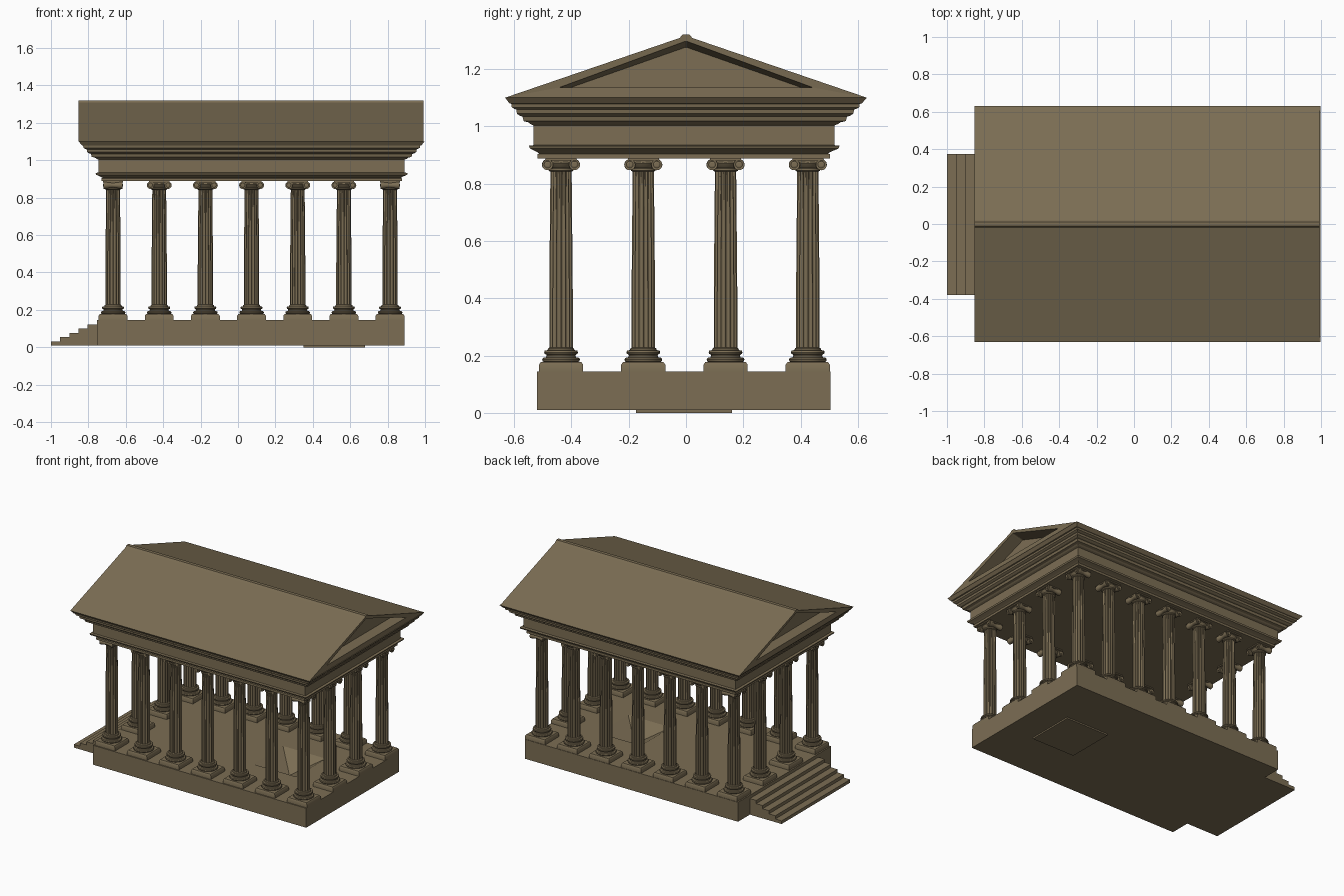
import bpy, bmesh, math
from mathutils import Matrix

if "Cube" in bpy.data.objects:
    bpy.data.objects.remove(bpy.data.objects["Cube"])

stone = bpy.data.materials.new("brown_stone")
stone.diffuse_color = (0.2, 0.155, 0.088, 1)
stone.use_nodes = True
stone.node_tree.nodes["Principled BSDF"].inputs["Base Color"].default_value = stone.diffuse_color


def finish(bm, name, smooth=False):
    bmesh.ops.recalc_face_normals(bm, faces=bm.faces)
    me = bpy.data.meshes.new(name)
    bm.to_mesh(me)
    bm.free()
    me.materials.append(stone)
    ob = bpy.data.objects.new(name, me)
    bpy.context.collection.objects.link(ob)
    if smooth:
        bpy.ops.object.select_all(action='DESELECT')
        ob.select_set(True)
        bpy.context.view_layer.objects.active = ob
        bpy.ops.object.shade_smooth_by_angle(angle=math.radians(35))
    return ob


def loft(bm, rings, start=True, end=True):
    """Skin closed rings of points, optionally capping the ends."""
    loops = [[bm.verts.new(p) for p in r] for r in rings]
    n = len(loops[0])
    for a, b in zip(loops, loops[1:]):
        for i in range(n):
            j = (i + 1) % n
            bm.faces.new((a[i], a[j], b[j], b[i]))
    if start:
        bm.faces.new(loops[0][::-1])
    if end:
        bm.faces.new(loops[-1])


def rect(cx, cy, hx, hy, z):
    return [(cx - hx, cy - hy, z), (cx + hx, cy - hy, z),
            (cx + hx, cy + hy, z), (cx - hx, cy + hy, z)]


def box(bm, x0, x1, y0, y1, z0, z1):
    cx, cy, hx, hy = (x0 + x1) / 2, (y0 + y1) / 2, (x1 - x0) / 2, (y1 - y0) / 2
    loft(bm, [rect(cx, cy, hx, hy, z0), rect(cx, cy, hx, hy, z1)])


def circle(r, z, n=24):
    return [(r * math.cos(2 * math.pi * i / n), r * math.sin(2 * math.pi * i / n), z)
            for i in range(n)]


def fluted(r, z, flutes=16, sub=5):
    pts = []
    for i in range(flutes * sub):
        a = 2 * math.pi * i / (flutes * sub)
        rr = r - 0.006 * math.sin(math.pi * (i % sub) / sub)
        pts.append((rr * math.cos(a), rr * math.sin(a), z))
    return pts


# podium with a sunken pyramid-shaped pit in the floor
bm = bmesh.new()
podium = (0.0675, -0.0075, 0.8225, 0.5125)
loft(bm, [rect(*podium, 0.01), rect(*podium, 0.145),
          rect(0.40, -0.005, 0.165, 0.165, 0.145),
          rect(0.40, -0.005, 0.004, 0.004, 0.05)])
finish(bm, "podium")

# thin plate under the podium
bm = bmesh.new()
box(bm, 0.35, 0.68, -0.175, 0.16, 0.0, 0.011)
finish(bm, "underside_plate")

# entrance steps
bm = bmesh.new()
sec = [(-0.754, 0.01), (-1.0, 0.01)]
for i in range(5):
    z = 0.032 + 0.0225 * i
    sec += [(-1.0 + 0.049 * i, z), (-1.0 + 0.049 * (i + 1) - (0.0 if i < 4 else -0.001), z)]
loft(bm, [[(x, y, z) for x, z in sec] for y in (-0.38, 0.375)])
finish(bm, "entrance_steps")

# one column, with scrolls facing along the y axis
bm = bmesh.new()
loft(bm, [rect(0, 0, h, h, z) for h, z in
          ((0.077, 0.144), (0.077, 0.168), (0.071, 0.177))])
loft(bm, [circle(r, z) for r, z in (
    (0.058, 0.176), (0.064, 0.18), (0.066, 0.186), (0.063, 0.192), (0.053, 0.194),
    (0.05, 0.199), (0.052, 0.204), (0.057, 0.206), (0.059, 0.211), (0.057, 0.217),
    (0.047, 0.219), (0.045, 0.225), (0.04, 0.228))])
loft(bm, [fluted(r, z) for r, z in
          ((0.041, 0.226), (0.041, 0.42), (0.039, 0.64), (0.037, 0.846))])
loft(bm, [circle(r, z) for r, z in (
    (0.038, 0.842), (0.043, 0.845), (0.043, 0.852), (0.038, 0.854),
    (0.045, 0.86), (0.052, 0.87), (0.048, 0.876))])
box(bm, -0.048, 0.048, -0.042, 0.042, 0.867, 0.882)
box(bm, -0.054, 0.054, -0.054, 0.054, 0.881, 0.8895)
for sx in (-1, 1):
    first = len(bm.verts)
    loft(bm, [circle(r, z, 20) for r, z in (
        (0.007, -0.054), (0.007, -0.05), (0.012, -0.048), (0.019, -0.05), (0.0195, -0.04),
        (0.016, -0.025), (0.0125, -0.004), (0.0125, 0.004), (0.016, 0.025),
        (0.0195, 0.04), (0.019, 0.05), (0.012, 0.048), (0.007, 0.05), (0.007, 0.054))])
    bm.verts.ensure_lookup_table()
    bmesh.ops.transform(bm, verts=bm.verts[first:],
                        matrix=Matrix.Translation((sx * 0.047, 0, 0.866))
                        @ Matrix.Rotation(math.pi / 2, 4, 'X'))
column = finish(bm, "column", True)

# colonnade: scrolls of the end rows face along x
xs = [-0.668 + 0.2468 * i for i in range(7)]
ys = [-0.436 + 0.287 * i for i in range(4)]
spots = [(x, y) for x in xs for y in ys if x in (xs[0], xs[-1]) or y in (ys[0], ys[-1])]
for k, (x, y) in enumerate(spots):
    ob = column
    if k:
        ob = bpy.data.objects.new("column", column.data)
        bpy.context.collection.objects.link(ob)
    ob.location = (x, y, 0)
    if x in (xs[0], xs[-1]):
        ob.rotation_euler.z = math.pi / 2

# entablature: stepped mouldings (height, outward offset)
bm = bmesh.new()
mouldings = [(0.888, -0.014), (0.903, -0.014), (0.905, -0.022), (0.913, -0.008),
             (0.922, 0.013), (0.932, 0.017), (0.934, 0.0), (1.003, 0.0),
             (1.008, 0.012), (1.014, 0.02), (1.018, 0.037), (1.034, 0.041),
             (1.036, 0.05), (1.044, 0.062), (1.058, 0.064), (1.06, 0.07),
             (1.066, 0.081), (1.078, 0.083), (1.08, 0.09), (1.09, 0.098), (1.1, 0.106)]
loft(bm, [rect(0.073, -0.007 + 0.065 * d, 0.818 + d, 0.525 + d, z) for z, d in mouldings])
finish(bm, "entablature")

# gabled roof with ridge cap and a recessed pediment at each end
bm = bmesh.new()
outer = [(-0.63, 1.1), (-0.022, 1.308), (-0.012, 1.32), (0.012, 1.32), (0.022, 1.308), (0.63, 1.1)]
opening = [(-0.44, 1.136), (-0.012, 1.293), (-0.004, 1.296), (0.004, 1.296), (0.012, 1.293), (0.44, 1.136)]
inner = [(-0.40, 1.136), (-0.012, 1.272), (-0.004, 1.275), (0.004, 1.275), (0.012, 1.272), (0.40, 1.136)]
sections = [(-0.77, inner), (-0.85, opening), (-0.852, outer),
            (0.992, outer), (0.99, opening), (0.91, inner)]
loft(bm, [[(x, y, z) for y, z in s] for x, s in sections])
finish(bm, "gabled_roof")
